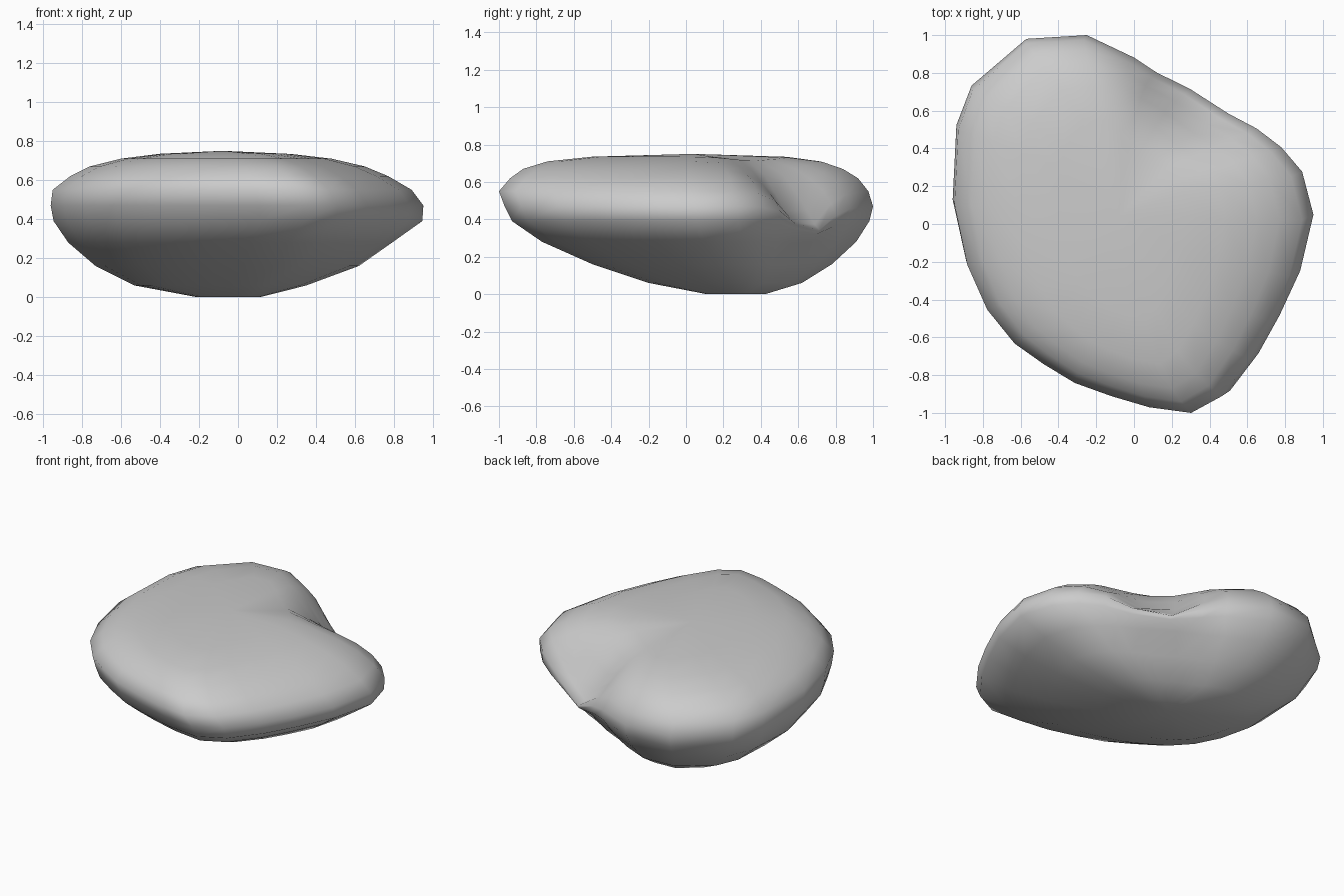
import bpy, bmesh, math

if "Cube" in bpy.data.objects:
    bpy.data.objects.remove(bpy.data.objects["Cube"])

# Plan outline of the stone, seen from above
OUTLINE = [(-.25, 1.0), (-.57, .98), (-.86, .73), (-.94, .52), (-.96, .12), (-.89, -.2),
           (-.78, -.44), (-.63, -.62), (-.47, -.73), (-.3, -.83), (-.1, -.9), (.11, -.96),
           (.34, -.99), (.51, -.9), (.66, -.7), (.77, -.5), (.88, -.26), (.95, .04),
           (.89, .27), (.78, .4), (.65, .5), (.5, .58), (.3, .71), (.12, .8), (0, .88)]

# Level sections: z, x min, x max, y min, y max
SECTIONS = [(.002, -.22, .12, .1, .43), (.06, -.53, .35, -.2, .62), (.16, -.73, .62, -.5, .78),
            (.28, -.87, .79, -.77, .91), (.39, -.945, .945, -.93, .98), (.47, -.96, .95, -.97, 1.0),
            (.55, -.95, .89, -1.0, .975), (.62, -.86, .77, -.94, .92), (.67, -.76, .65, -.87, .84),
            (.71, -.6, .48, -.74, .73), (.735, -.4, .27, -.5, .55)]


def dent(x, y, z):
    """Hollow in the upper back right edge."""
    d2 = ((x - .36) ** 2 + (y - .68) ** 2) / .27 ** 2
    return z - .24 * math.exp(-d2) * min(1, max(0, (z - .3) / .3))


bm = bmesh.new()
rings = []
for z, x0, x1, y0, y1 in SECTIONS:
    ring = []
    for px, py in OUTLINE:
        x = x0 + (px + .96) / 1.91 * (x1 - x0)
        y = y0 + (py + .99) / 1.99 * (y1 - y0)
        ring.append(bm.verts.new((x, y, dent(x, y, z))))
    rings.append(ring)

# Skin between the sections, then close both ends
n = len(OUTLINE)
for a, b in zip(rings, rings[1:]):
    for i in range(n):
        j = (i + 1) % n
        bm.faces.new((a[i], a[j], b[j], b[i]))
for ring, tip in ((rings[0], (-.05, .27, 0)), (rings[-1], (-.08, .04, .75))):
    v = bm.verts.new(tip)
    for i in range(n):
        bm.faces.new((ring[i], ring[(i + 1) % n], v))
bmesh.ops.recalc_face_normals(bm, faces=bm.faces)
for f in bm.faces:
    f.smooth = True

mesh = bpy.data.meshes.new("stone")
bm.to_mesh(mesh)
bm.free()
stone = bpy.data.objects.new("stone", mesh)
bpy.context.collection.objects.link(stone)
